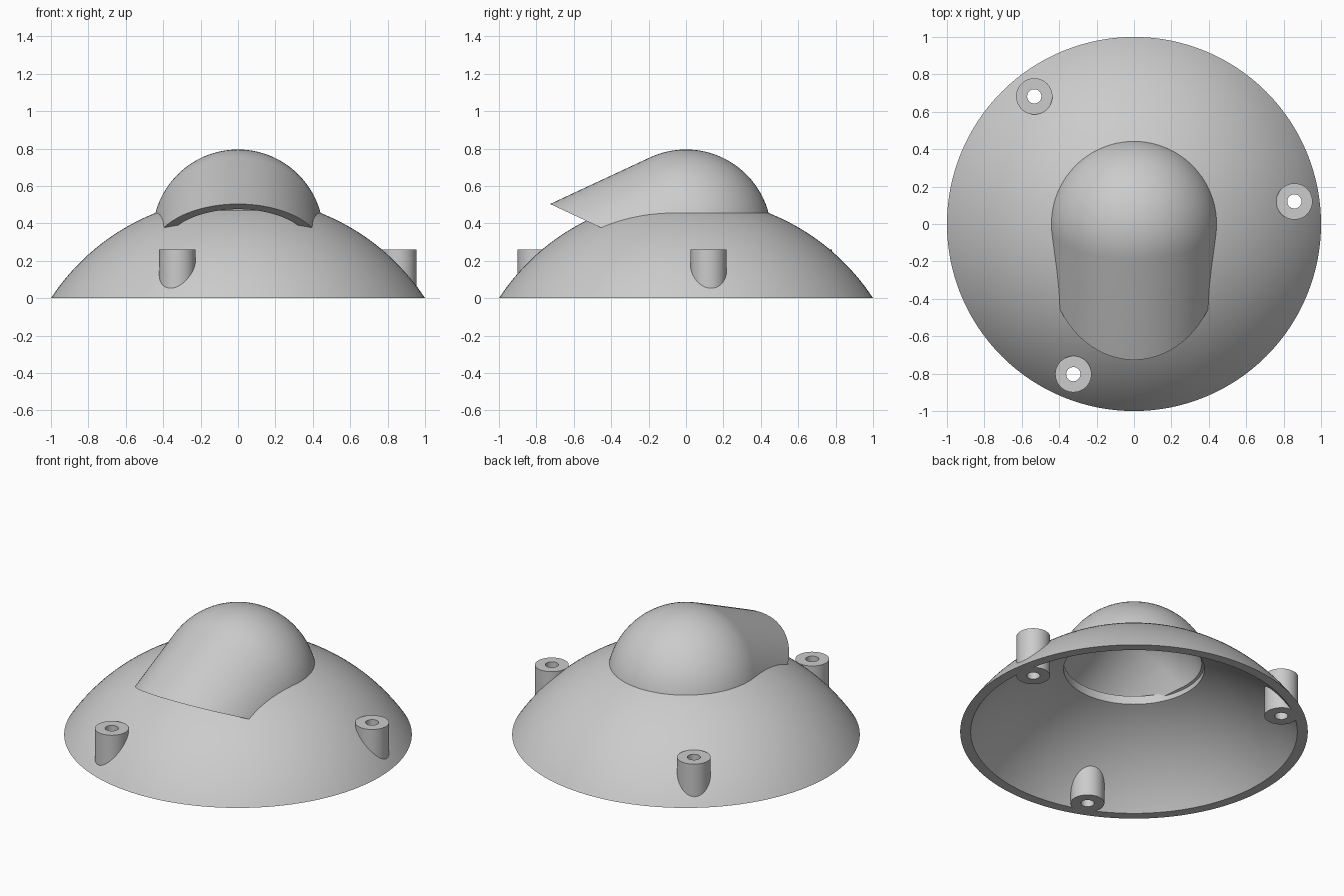
import bpy, bmesh
from math import sin, cos, pi, radians, sqrt, asin
from mathutils import Vector

cube = bpy.data.objects.get("Cube")
if cube:
    bpy.data.objects.remove(cube, do_unlink=True)

grey = bpy.data.materials.new("plain grey")
grey.use_nodes = True
grey.diffuse_color = (0.6, 0.6, 0.6, 1)
grey.node_tree.nodes["Principled BSDF"].inputs["Base Color"].default_value = (0.6, 0.6, 0.6, 1)


def sweep(name, column, segments, closed):
    """Build a surface from a profile column evaluated around a full turn."""
    bm = bmesh.new()
    cols = [[bm.verts.new(p) for p in column(2 * pi * i / segments)] for i in range(segments)]
    rows = len(cols[0])
    for i in range(segments):
        a, b = cols[i], cols[(i + 1) % segments]
        for j in range(rows if closed else rows - 1):
            k = (j + 1) % rows
            bm.faces.new((a[j], b[j], b[k], a[k]))
    bmesh.ops.remove_doubles(bm, verts=bm.verts, dist=1e-5)
    bmesh.ops.recalc_face_normals(bm, faces=bm.faces)
    mesh = bpy.data.meshes.new(name)
    bm.to_mesh(mesh)
    bm.free()
    ob = bpy.data.objects.new(name, mesh)
    bpy.context.collection.objects.link(ob)
    mesh.materials.append(grey)
    return ob


def lathe(name, profile, segments, centre=(0, 0, 0)):
    c = Vector(centre)
    return sweep(name, lambda t: [c + Vector((r * cos(t), r * sin(t), z)) for r, z in profile],
                 segments, True)


def activate(ob):
    bpy.ops.object.select_all(action='DESELECT')
    ob.select_set(True)
    bpy.context.view_layer.objects.active = ob


def cut(ob, cutter):
    activate(ob)
    mod = ob.modifiers.new("cut", 'BOOLEAN')
    mod.operation = 'DIFFERENCE'
    mod.solver = 'EXACT'
    mod.object = cutter
    bpy.ops.object.modifier_apply(modifier=mod.name)
    bpy.data.objects.remove(cutter, do_unlink=True)


def smooth(ob):
    activate(ob)
    bpy.ops.object.shade_smooth_by_angle(angle=radians(30))


# Shallow domed base shell with a round central opening
BASE_Z, BASE_R, WALL, HOLE = -0.656, 1.196, 0.05, 0.405


def cap_arc(radius, steps=24):
    start, end = asin(sqrt(radius**2 - BASE_Z**2) / radius), asin(HOLE / radius)
    angles = [start + (end - start) * i / steps for i in range(steps + 1)]
    return [(radius * sin(a), BASE_Z + radius * cos(a)) for a in angles]


base = lathe("base_shell", cap_arc(BASE_R) + cap_arc(BASE_R - WALL)[::-1], 128)

# Three mounting bosses with through holes
BOSS_R, BORE, BOSS_TOP = 0.097, 0.038, 0.26
for n in range(3):
    a = radians(8 + 120 * n)
    spot = (0.866 * cos(a), 0.866 * sin(a), 0)
    bpy.ops.mesh.primitive_cylinder_add(vertices=32, radius=0.07, depth=1, location=spot)
    cut(base, bpy.context.object)
    boss = lathe(f"mounting_boss_{n + 1}",
                 [(BORE, 0), (BOSS_R, 0), (BOSS_R, BOSS_TOP), (BORE, BOSS_TOP)], 48, spot)
    smooth(boss)
smooth(base)

# Hood: hollow half ball stretched forward and down, trimmed by a sloping plane
TILT = radians(25)
centre = Vector((0, 0, 0.338))
ahead = Vector((0, -cos(TILT), -sin(TILT)))
above = Vector((0, -sin(TILT), cos(TILT)))
trim_normal = Vector((0, -sin(TILT), -cos(TILT)))
trim_point = Vector((0, -0.73, 0.505))
HOOD_R = 0.457


def hood_column(t):
    side = Vector((cos(t), 0, 0)) + above * sin(t)

    def layer(radius):
        arc = [centre - ahead * radius * cos(pi / 2 * i / 24) + side * radius * sin(pi / 2 * i / 24)
               for i in range(25)]
        reach = trim_normal.dot(trim_point - arc[-1]) / trim_normal.dot(ahead)
        return arc + [arc[-1] + ahead * max(reach, 0)]

    return layer(HOOD_R) + layer(HOOD_R - WALL)[::-1]


hood = sweep("hood", hood_column, 96, False)
bpy.ops.mesh.primitive_uv_sphere_add(segments=128, ring_count=64, radius=BASE_R - 0.02,
                                     location=(0, 0, BASE_Z))
cut(hood, bpy.context.object)
smooth(hood)
